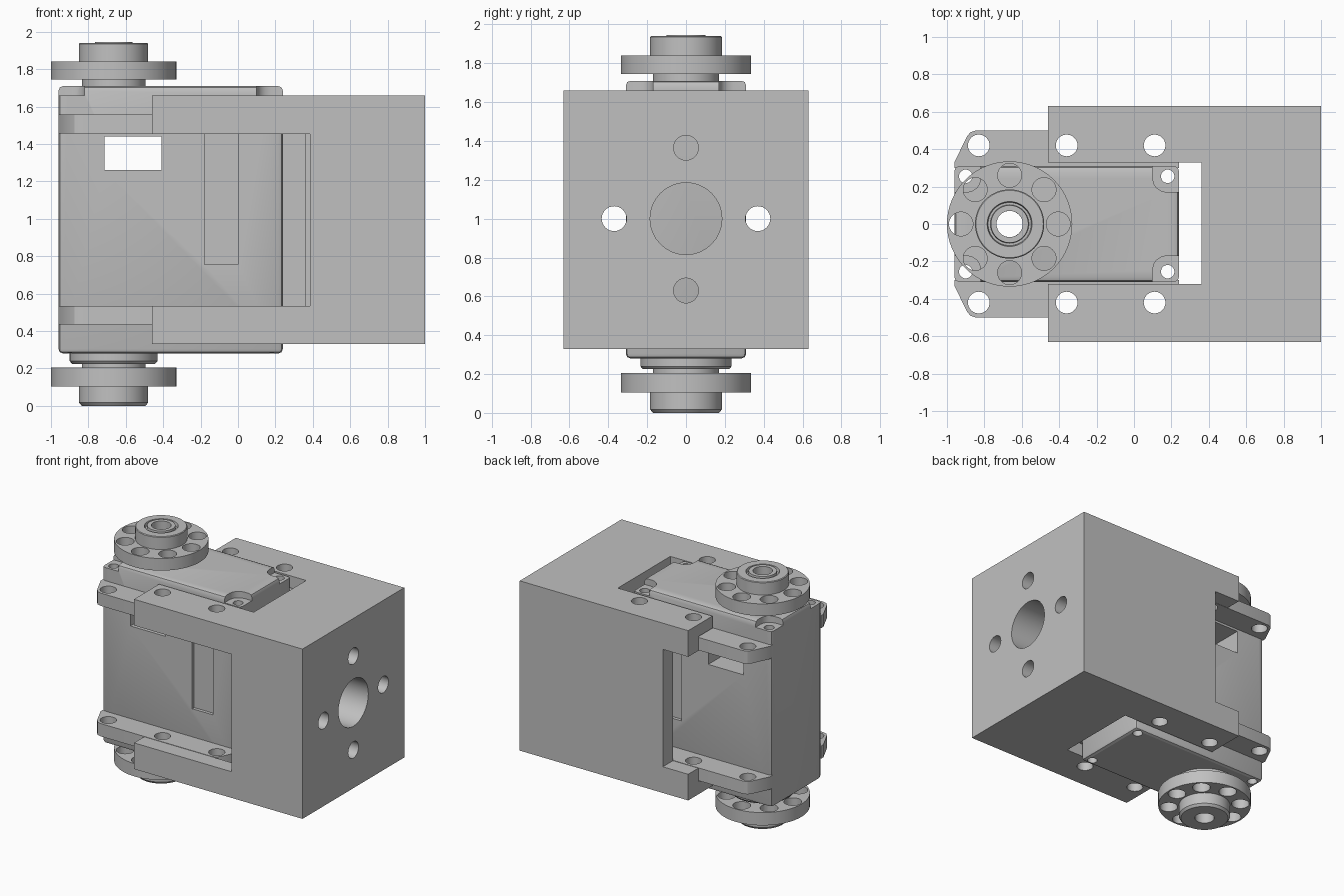
import bpy, bmesh
from math import cos, sin, pi, radians
from mathutils import Matrix

if "Cube" in bpy.data.objects:
    bpy.data.objects.remove(bpy.data.objects["Cube"])

grey = bpy.data.materials.new("plain grey")
grey.use_nodes = True
colour = (0.53, 0.53, 0.53, 1)
grey.diffuse_color = colour
grey.node_tree.nodes["Principled BSDF"].inputs["Base Color"].default_value = colour

AXIS = -0.665          # output shaft x
FAR = 3                # generous cutter reach


def finish(name, bm):
    bmesh.ops.recalc_face_normals(bm, faces=bm.faces)
    mesh = bpy.data.meshes.new(name)
    bm.to_mesh(mesh)
    bm.free()
    mesh.materials.append(grey)
    ob = bpy.data.objects.new(name, mesh)
    bpy.context.collection.objects.link(ob)
    return ob


def box(name, x, y, z, bevel=0, vertical_only=False):
    bm = bmesh.new()
    bmesh.ops.create_cube(bm, size=1)
    for v in bm.verts:
        v.co = [lo + (c + 0.5) * (hi - lo) for c, (lo, hi) in zip(v.co, (x, y, z))]
    if bevel:
        edges = [e for e in bm.edges if not vertical_only
                 or abs(e.verts[0].co.z - e.verts[1].co.z) > 0.01]
        bmesh.ops.bevel(bm, geom=edges, offset=bevel, segments=4 if vertical_only else 2,
                        profile=0.5, affect='EDGES')
    return finish(name, bm)


def rod(centre, radius, length, axis='Z'):
    bm = bmesh.new()
    turn = Matrix.Rotation(pi / 2, 4, 'Y') if axis == 'X' else Matrix()
    bmesh.ops.create_cone(bm, cap_ends=True, segments=32, radius1=radius, radius2=radius,
                          depth=length, matrix=Matrix.Translation(centre) @ turn)
    return finish("cutter", bm)


def lathe(name, profile, steps=64):
    bm = bmesh.new()
    rings = [[bm.verts.new((AXIS + r * cos(2 * pi * i / steps), r * sin(2 * pi * i / steps), z))
              for r, z in profile] for i in range(steps)]
    n = len(profile)
    for i in range(steps):
        a, b = rings[i], rings[(i + 1) % steps]
        for j in range(n):
            bm.faces.new((a[j], b[j], b[(j + 1) % n], a[(j + 1) % n]))
    return finish(name, bm)


def prism(name, outline, z0, z1):
    bm = bmesh.new()
    face = bm.faces.new([bm.verts.new((x, y, z0)) for x, y in outline])
    top = bmesh.ops.extrude_face_region(bm, geom=[face])["geom"]
    for v in top:
        if isinstance(v, bmesh.types.BMVert):
            v.co.z = z1
    return finish(name, bm)


def cut(ob, *cutters):
    bpy.context.view_layer.objects.active = ob
    for c in cutters:
        mod = ob.modifiers.new("cut", 'BOOLEAN')
        mod.operation = 'DIFFERENCE'
        mod.solver = 'EXACT'
        mod.object = c
        bpy.ops.object.modifier_apply(modifier=mod.name)
        bpy.data.objects.remove(c)


# Mounting bracket: hollow block, open toward the shaft end
bracket = box("bracket", (-0.46, 1), (-0.63, 0.63), (0.33, 1.66))
cut(bracket,
    box("cutter", (-FAR, 0.36), (-0.32, 0.33), (-FAR, FAR)),
    box("cutter", (-FAR, 0.36), (-0.505, 0.505), (0.43, 1.565)),
    box("cutter", (-FAR, 0.385), (-FAR, -0.3), (0.535, 1.455)),
    box("cutter", (-FAR, -0.24), (0.3, FAR), (0.535, 1.455)),
    rod((0.7, 0, 1), 0.185, 1, 'X'))
for y, z in ((0.37, 1), (-0.37, 1), (0, 0.63), (0, 1.365)):
    cut(bracket, rod((0.7, y, z), 0.064, 1, 'X'))
for x in (-0.36, 0.11):
    for y in (-0.42, 0.42):
        cut(bracket, rod((x, y, 1), 0.058, FAR))

# Motor housing with side recesses, cable window, screw pockets and shaft bore
housing = box("motor_housing", (-0.96, 0.24), (-0.31, 0.31), (0.28, 1.71), 0.025)
cut(housing, box("cutter", (-0.715, -0.41), (-FAR, FAR), (1.26, 1.44)),
    rod((AXIS, 0, 1), 0.07, FAR))
for s in (-1, 1):
    cut(housing, box("cutter", (-0.18, 0), sorted((s * 0.285, s)), (0.755, 1.455)))
    for x, side in ((-0.9, -1), (0.18, 1)):
        cut(housing,
            box("cutter", sorted((x - side * 0.08, x + side)),
                sorted((s * 0.17, s)), (1.66, 2), 0.075, True),
            rod((x, s * 0.255, 1), 0.036, FAR))

# Four mounting flanges
half = [(0.6, 0.3), (0.6, 0.33), (0.535, 0.465), (0.515, 0.49), (0.485, 0.5)]
outline = half + [(-x, y) for x, y in reversed(half)]
for s, side in ((-1, "front"), (1, "back")):
    for z, level in ((0.435, "lower"), (1.457, "upper")):
        flange = prism(level + "_" + side + "_flange",
                       [(x - 0.36, s * y) for x, y in outline], z, z + 0.1)
        for x in (-0.83, -0.36, 0.11):
            cut(flange, rod((x, s * 0.42, 1), 0.058, FAR))

# Round boss under the housing
lathe("lower_boss", [(0.07, 0.3), (0.235, 0.3), (0.235, 0.24), (0.222, 0.225), (0.07, 0.225)])

# Output wheels with hubs and bolt circles
upper = lathe("upper_wheel", [
    (0.07, 1.68), (0.07, 1.945), (0.1, 1.945), (0.103, 1.915), (0.115, 1.915), (0.12, 1.94),
    (0.18, 1.94), (0.185, 1.935), (0.185, 1.84), (0.335, 1.84), (0.335, 1.745),
    (0.17, 1.745), (0.17, 1.68)])
lower = lathe("lower_wheel", [
    (0.07, 0.26), (0.17, 0.26), (0.17, 0.205), (0.335, 0.205), (0.335, 0.105),
    (0.185, 0.105), (0.185, 0.018), (0.17, 0), (0.07, 0)])
for wheel, z in ((upper, 1.79), (lower, 0.155)):
    for i in range(8):
        a = i * pi / 4
        cut(wheel, rod((AXIS + 0.26 * cos(a), 0.26 * sin(a), z), 0.064, 0.15))

# Smooth the round surfaces, keep edges crisp
for ob in bpy.context.scene.objects:
    ob.select_set(ob.type == 'MESH')
bpy.context.view_layer.objects.active = bracket
bpy.ops.object.shade_smooth_by_angle(angle=radians(30))
